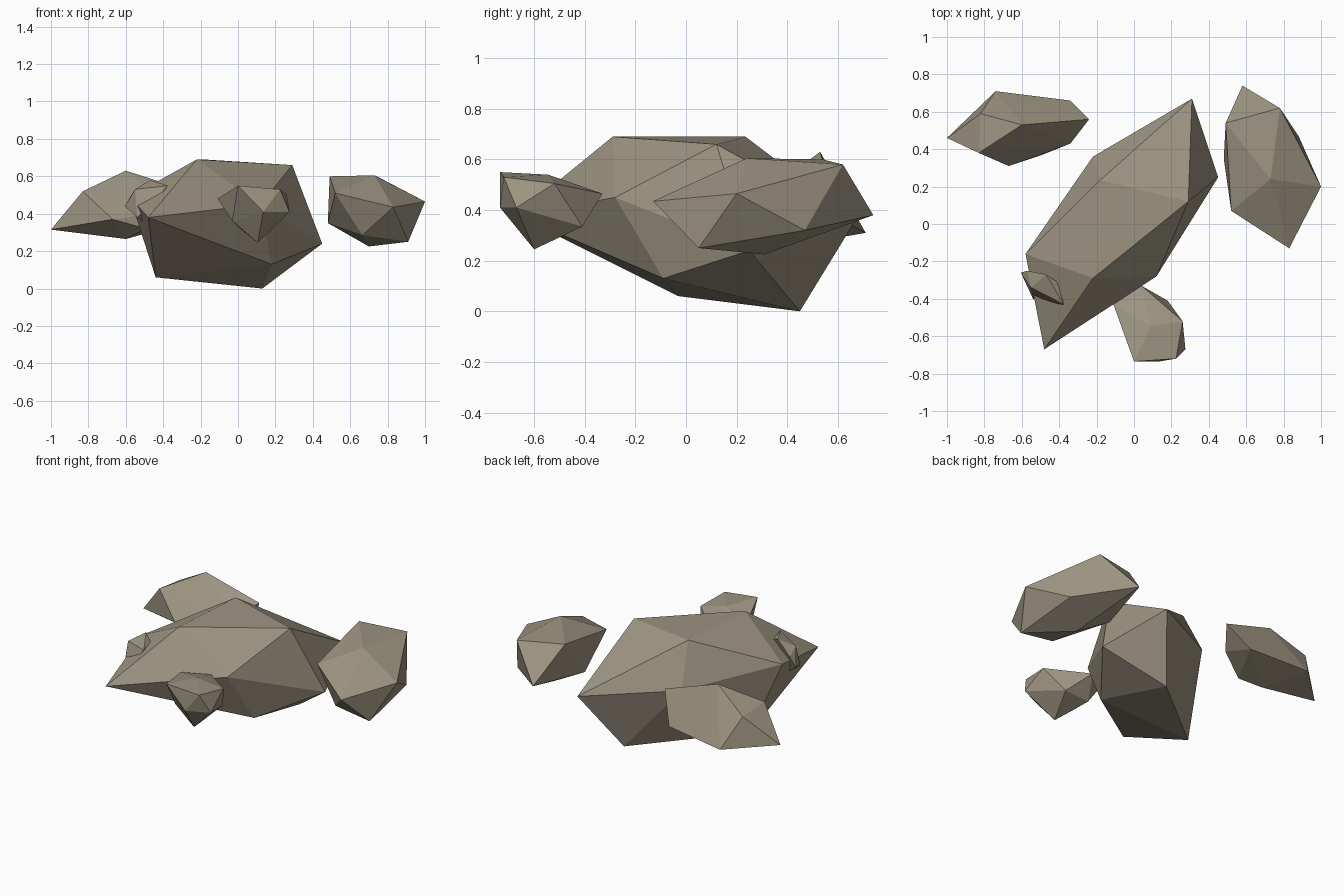
import bpy, bmesh

stone = bpy.data.materials.new("warm_grey_stone")
stone.diffuse_color = (0.34, 0.30, 0.225, 1)


def rock(name, corners):
    """Faceted rock: the convex skin around a dozen corner points."""
    bm = bmesh.new()
    for c in corners:
        bm.verts.new(c)
    bmesh.ops.convex_hull(bm, input=bm.verts[:])
    loose = [v for v in bm.verts if not v.link_faces]
    bmesh.ops.delete(bm, geom=loose, context='VERTS')
    bmesh.ops.recalc_face_normals(bm, faces=bm.faces[:])
    mesh = bpy.data.meshes.new(name)
    bm.to_mesh(mesh)
    bm.free()
    mesh.materials.append(stone)
    ob = bpy.data.objects.new(name, mesh)
    bpy.context.collection.objects.link(ob)
    return ob


# large central boulder: top, waist, base
rock("main_boulder", [
    (-.22, -.29, .69), (.29, .12, .66), (-.18, .235, .69),
    (-.22, .36, .42), (.31, .67, .36), (.45, .25, .24),
    (.12, -.28, .45), (-.48, -.67, .38), (-.58, -.16, .49),
    (.18, -.09, .13), (.13, .45, .0), (-.44, -.03, .06)])

# rock on the right
rock("right_rock", [
    (.73, .24, .605), (.49, .54, .60), (.78, .62, .58), (.52, .07, .51),
    (.58, .74, .38), (1.0, .20, .465), (.83, -.13, .435), (.48, .35, .35),
    (.88, .47, .32), (.665, .05, .285), (.91, .05, .25), (.70, .31, .225)])

# rock at the back left
rock("back_left_rock", [
    (-.60, .53, .63), (-.82, .59, .50), (-.83, .38, .52), (-.24, .56, .515),
    (-1.0, .46, .315), (-.74, .71, .31), (-.34, .66, .335), (-.34, .43, .42),
    (-.67, .31, .37), (-.49, .37, .32), (-.60, .45, .265)])

# small rock in front
rock("front_rock", [
    (0, -.735, .55), (.09, -.545, .54), (.225, -.72, .53), (.26, -.52, .505),
    (-.11, -.43, .48), (.04, -.33, .465), (.135, -.735, .41),
    (.275, -.67, .41), (-.03, -.60, .36), (.18, -.41, .335),
    (0, -.42, .33), (.105, -.60, .245)])

# pebble set into the left end of the boulder
rock("pebble", [
    (-.605, -.26, .44), (-.57, -.25, .50), (-.47, -.27, .58),
    (-.41, -.31, .55), (-.375, -.43, .55), (-.46, -.425, .45),
    (-.54, -.40, .38), (-.51, -.33, .36), (-.55, -.34, .53)])
